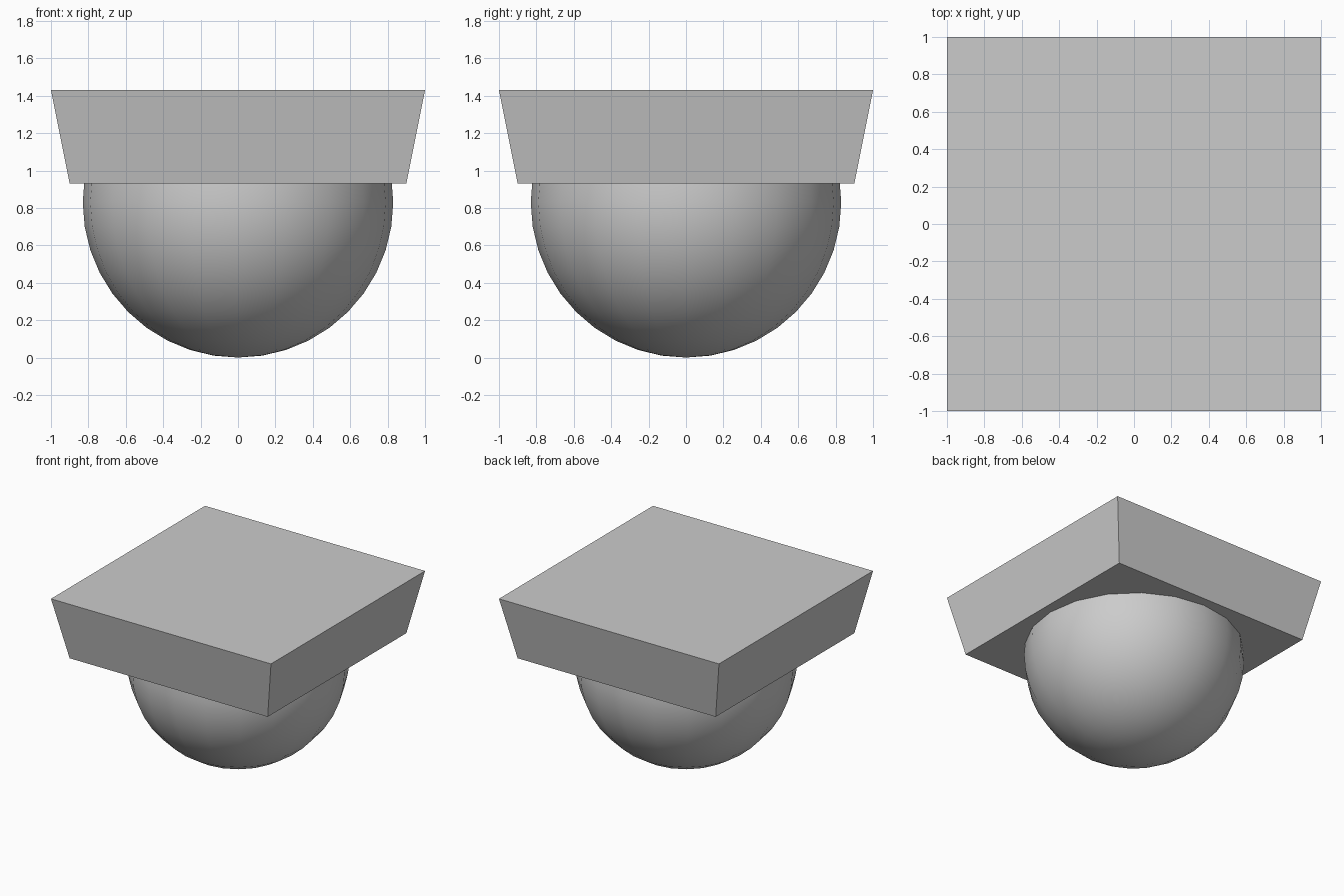
import bpy, bmesh

if "Cube" in bpy.data.objects:
    bpy.data.objects.remove(bpy.data.objects["Cube"])

R, Z_CUT, Z_TOP = 0.83, 0.93, 1.43


def make_object(name, bm):
    bmesh.ops.recalc_face_normals(bm, faces=bm.faces)
    mesh = bpy.data.meshes.new(name)
    bm.to_mesh(mesh)
    bm.free()
    obj = bpy.data.objects.new(name, mesh)
    bpy.context.collection.objects.link(obj)
    return obj


# Rounded bowl: sphere trimmed where it meets the slab
bm = bmesh.new()
bmesh.ops.create_uvsphere(bm, u_segments=20, v_segments=20, radius=R)
bmesh.ops.translate(bm, verts=bm.verts, vec=(0, 0, R))
bmesh.ops.bisect_plane(bm, geom=bm.verts[:] + bm.edges[:] + bm.faces[:],
                       plane_co=(0, 0, Z_CUT), plane_no=(0, 0, 1), clear_outer=True)
for f in bm.faces:
    f.smooth = True
make_object("round_base", bm)

# Square slab flaring outward towards the top
bm = bmesh.new()
bmesh.ops.create_cube(bm, size=2)
for v in bm.verts:
    top = v.co.z > 0
    half = 1.0 if top else 0.9
    v.co = (half * v.co.x, half * v.co.y, Z_TOP if top else Z_CUT)
make_object("tapered_slab", bm)
